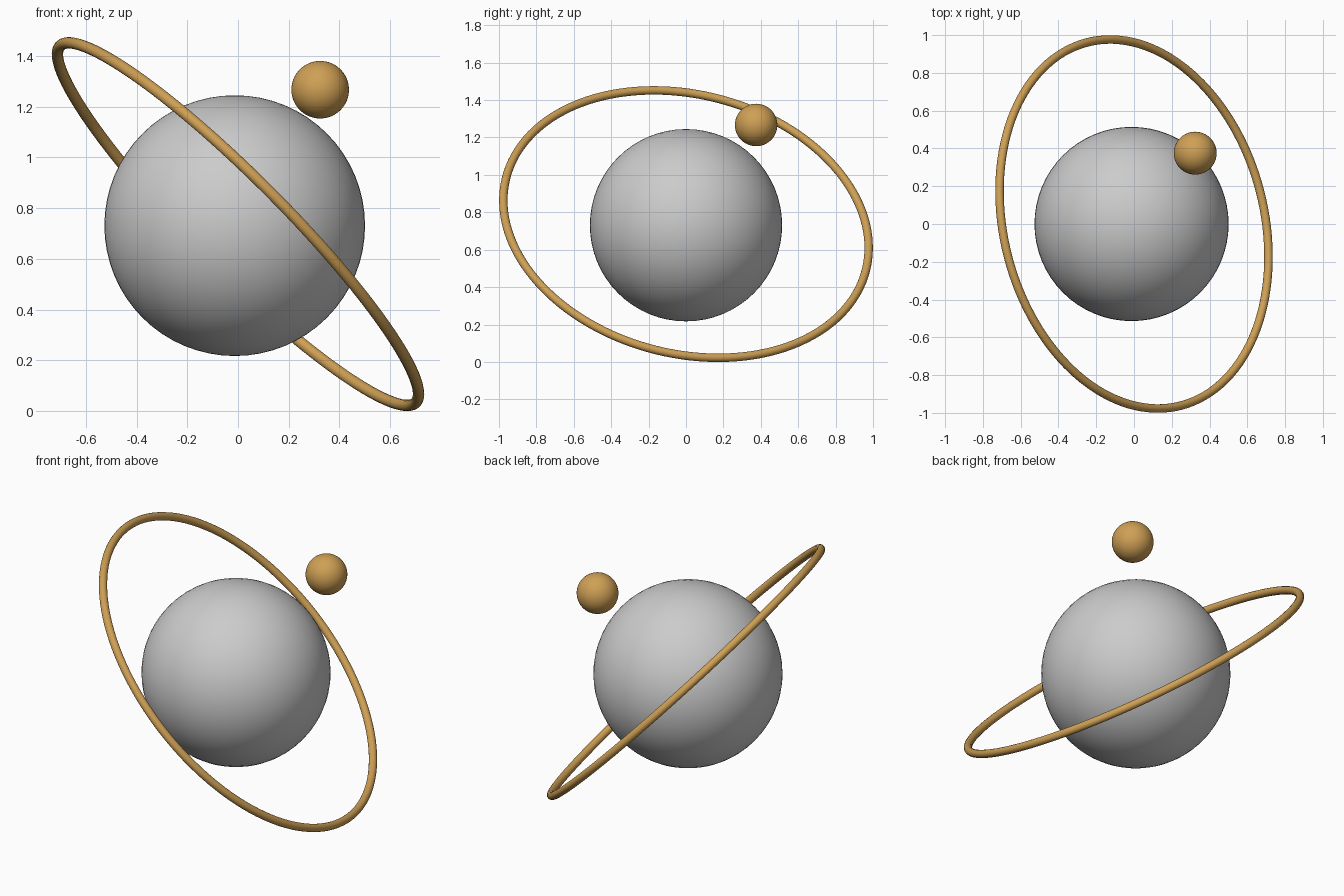
import bpy
from mathutils import Vector

if "Cube" in bpy.data.objects:
    bpy.data.objects.remove(bpy.data.objects["Cube"])


def material(name, rgb):
    m = bpy.data.materials.new(name)
    m.diffuse_color = (*rgb, 1)
    m.use_nodes = True
    m.node_tree.nodes["Principled BSDF"].inputs["Base Color"].default_value = m.diffuse_color
    return m


grey = material("light grey", (0.60, 0.60, 0.60))
gold = material("gold", (0.62, 0.35, 0.09))


def finish(name, mat):
    ob = bpy.context.object
    ob.name = name
    ob.data.materials.append(mat)
    bpy.ops.object.shade_smooth()
    return ob


def ball(name, radius, centre, mat):
    bpy.ops.mesh.primitive_uv_sphere_add(segments=64, ring_count=32,
                                         radius=radius, location=centre)
    return finish(name, mat)


# Large globe and the small moon beside it
ball("globe", 0.514, (-0.013, 0, 0.731), grey)
ball("moon", 0.1135, (0.324, 0.375, 1.267), gold)

# Thin tilted orbit ring, given by the normal of its plane
normal = Vector((0.697, 0.18, 0.694))
bpy.ops.mesh.primitive_torus_add(major_segments=128, minor_segments=16,
                                 major_radius=0.993, minor_radius=0.0225,
                                 location=(0, 0, 0.737),
                                 rotation=normal.to_track_quat('Z', 'Y').to_euler())
finish("orbit_ring", gold)
